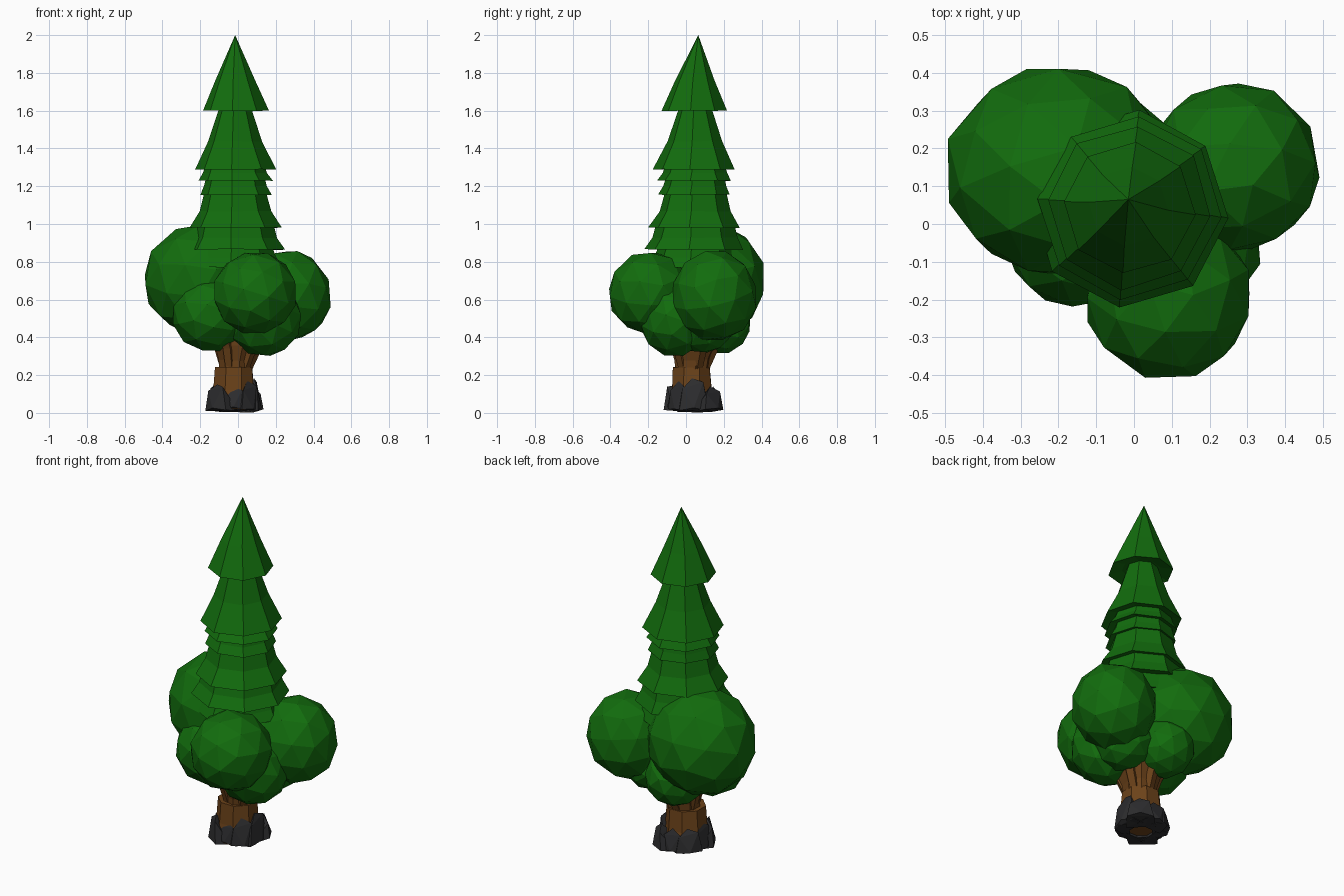
import bpy, bmesh, math, random
from mathutils import Vector, Matrix

if "Cube" in bpy.data.objects:
    bpy.data.objects.remove(bpy.data.objects["Cube"])

random.seed(4)


def material(name, color):
    m = bpy.data.materials.new(name)
    m.diffuse_color = (*color, 1)
    m.use_nodes = True
    m.node_tree.nodes["Principled BSDF"].inputs["Base Color"].default_value = m.diffuse_color
    return m


GREEN = material("leaf_green", (0.006, 0.15, 0.004))
BROWN = material("bark_brown", (0.15, 0.055, 0.01))
STONE = material("dark_stone", (0.025, 0.025, 0.027))


def finish(bm, name, mat):
    bmesh.ops.recalc_face_normals(bm, faces=bm.faces)
    mesh = bpy.data.meshes.new(name)
    bm.to_mesh(mesh)
    bm.free()
    mesh.materials.append(mat)
    ob = bpy.data.objects.new(name, mesh)
    bpy.context.collection.objects.link(ob)
    return ob


def lathe(name, rings, sides, mat, turn=0.0, jitter=0.0):
    """Closed faceted solid from rings of (x, y, z, radius)."""
    bm = bmesh.new()
    loops = []
    for x, y, z, r in rings:
        loop = []
        for i in range(sides):
            a = turn + 2 * math.pi * i / sides
            k = r * (1 + random.uniform(-jitter, jitter))
            dz = random.uniform(-jitter, jitter) * 0.12
            loop.append(bm.verts.new((x + k * math.cos(a), y + k * math.sin(a), z + (dz if r else 0))))
        loops.append(loop)
    for a, b in zip(loops, loops[1:]):
        for i in range(sides):
            j = (i + 1) % sides
            bm.faces.new((a[i], a[j], b[j], b[i]))
    bm.faces.new(loops[0])
    bm.faces.new(loops[-1])
    bmesh.ops.remove_doubles(bm, verts=bm.verts, dist=0.0005)
    return finish(bm, name, mat)


def blob(name, center, size, level, mat, jitter, turn=0.0):
    """Faceted ball with slightly uneven corners."""
    bm = bmesh.new()
    bmesh.ops.create_icosphere(bm, subdivisions=level, radius=1)
    rot = Matrix.Rotation(turn, 3, 'Z') @ Matrix.Rotation(0.3, 3, 'X')
    for v in bm.verts:
        p = rot @ v.co * (1 + random.uniform(-jitter, jitter))
        v.co = Vector(c + s * q for c, s, q in zip(center, size, p))
        v.co.z = max(v.co.z, 0.0)
    return finish(bm, name, mat)


# Stacked conifer tiers: top z, top radius, middle radius, rim z, rim radius
tiers = [(2.0, 0, .105, 1.60, .174), (1.66, .07, .145, 1.29, .218),
         (1.33, .15, .17, 1.23, .195), (1.27, .15, .168, 1.155, .190),
         (1.20, .155, .19, .98, .243), (1.02, .20, .225, .865, .263),
         (.90, .19, .215, .77, .24)]
for n, (zt, rt, rm, zb, rb) in enumerate(tiers):
    yt = 0.065 if n == 0 else 0.05
    rings = [(-.015, yt, zt, rt), (-.015, .047, zt * .4 + zb * .6, rm), (-.012, .042, zb, rb),
             (-.015, .04, zb + .02, rb * .6)]
    lathe(f"conifer_tier_{n + 1}", rings, 8, GREEN, turn=-0.1, jitter=0.015)

# Round leaf clusters around the base of the conifer
clusters = [((-.20, .14, .705), (.305, .285, .30)), ((.265, .15, .62), (.232, .228, .245)),
            ((.09, -.19, .635), (.225, .225, .223)), ((-.145, -.02, .525), (.207, .207, .205)),
            ((.14, -.06, .50), (.2, .19, .205)), ((-.06, .18, .47), (.165, .165, .16)),
            ((.15, .09, .47), (.165, .165, .155)), ((-.03, .05, .64), (.2, .2, .2))]
for n, (c, s) in enumerate(clusters):
    blob(f"leaf_cluster_{n + 1}", c, s, 2, GREEN, 0.012, turn=n * 0.8)

# Trunk in two overlapping faceted sections
lathe("trunk_base", [(-.02, .035, .02, .135), (-.025, .03, .12, .115), (-.022, .03, .24, .105)],
      8, BROWN, turn=0.39, jitter=0.03)
lathe("trunk_neck", [(-.012, .03, .2, .085), (-.01, .035, .28, .095), (0, .04, .36, .125), (0, .04, .48, .14)],
      8, BROWN, turn=0.2, jitter=0.04)

# Branches splaying up into the leaves
for i in range(5):
    a = 0.4 + i * 2 * math.pi / 5
    ca, sa = math.cos(a), math.sin(a)
    lathe(f"branch_{i + 1}", [(.06 * ca - .01, .06 * sa + .035, .23, .03),
                              (.10 * ca, .10 * sa + .04, .34, .035),
                              (.16 * ca, .16 * sa + .04, .46, .03)], 5, BROWN)

# Jagged wedge stones ringed round the foot: angle, width, height, outward reach
stones = [(-2.35, .085, .15, .165), (-1.6, .075, .13, .135), (-.75, .075, .165, .14),
          (0.05, .085, .18, .145), (.85, .08, .13, .18), (1.6, .08, .13, .15),
          (2.35, .08, .145, .155), (3.15, .08, .15, .14)]
for n, (a, w, h, reach) in enumerate(stones):
    d = Vector((math.cos(a), math.sin(a), 0))
    side = Vector((-d.y, d.x, 0))
    foot = Vector((-.02, .035, 0))
    bm = bmesh.new()
    for u, r, z in [(-1, .06, 0), (1, .06, 0), (-.9, reach * .85, .01), (.9, reach * .85, .01),
                    (0, reach, .02), (-.7, reach * .82, h * .7), (.6, reach * .84, h * .85),
                    (-.1, reach * .72, h), (0, .08, h * .7)]:
        bm.verts.new(foot + side * (u * w) + d * r + Vector((0, 0, z + random.uniform(0, .012))))
    bmesh.ops.convex_hull(bm, input=bm.verts)
    finish(bm, f"stone_{n + 1}", STONE)
